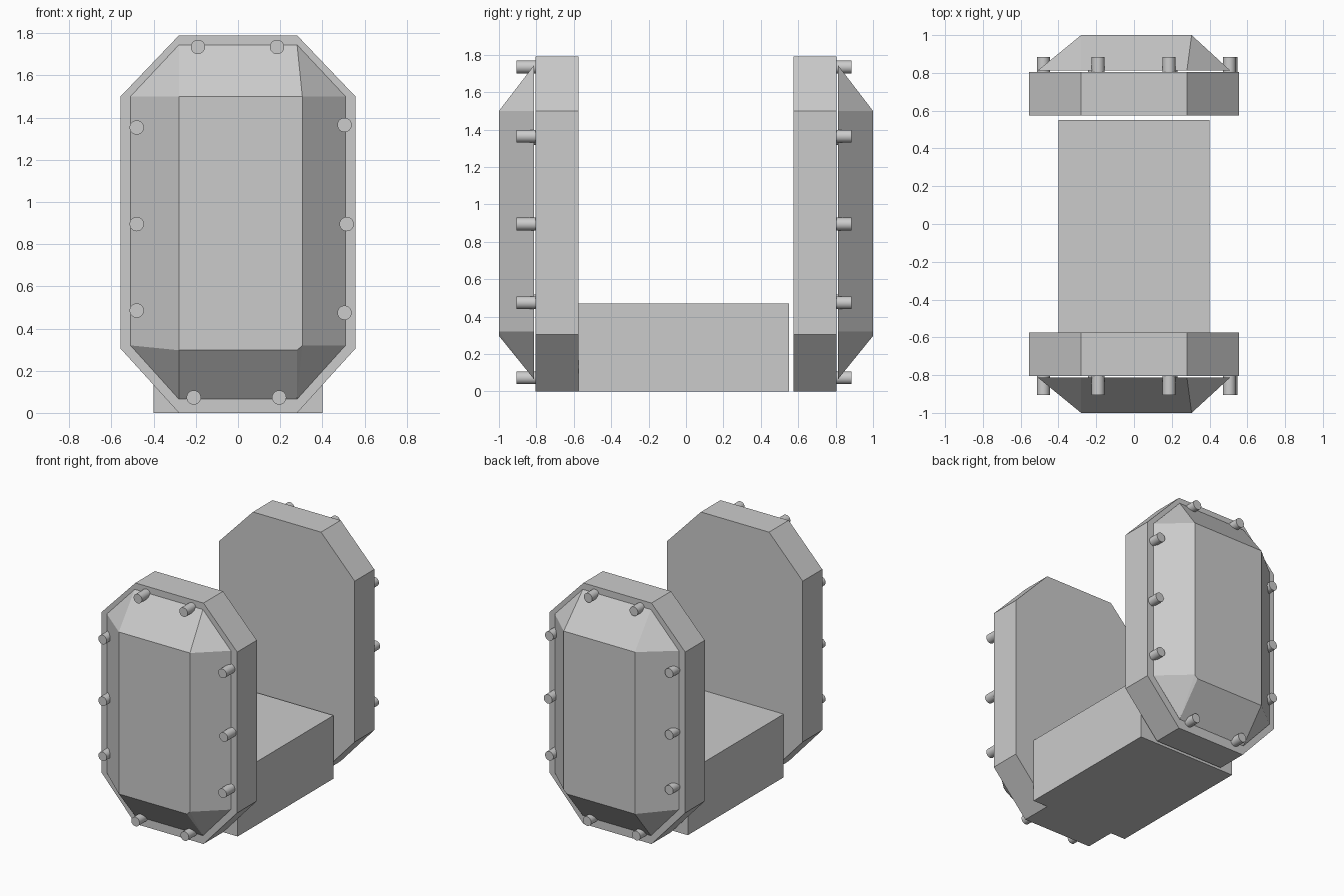
import bpy, bmesh, math
from mathutils import Matrix

cube = bpy.data.objects.get("Cube")
if cube:
    bpy.data.objects.remove(cube, do_unlink=True)

grey = bpy.data.materials.new("plain grey")
grey.use_nodes = True
COLOUR = (0.6, 0.6, 0.6, 1)
grey.diffuse_color = COLOUR
grey.node_tree.nodes["Principled BSDF"].inputs["Base Color"].default_value = COLOUR


def finish(bm, name):
    bmesh.ops.recalc_face_normals(bm, faces=bm.faces)
    mesh = bpy.data.meshes.new(name)
    bm.to_mesh(mesh)
    bm.free()
    mesh.materials.append(grey)
    obj = bpy.data.objects.new(name, mesh)
    bpy.context.collection.objects.link(obj)
    return obj


def octagon(half_width, half_flat, bottom, low, high, top):
    """Outline with cut corners as (x, z) points."""
    w, f = half_width, half_flat
    return [(-f, bottom), (f, bottom), (w, low), (w, high),
            (f, top), (-f, top), (-w, high), (-w, low)]


def slab(name, side):
    bm = bmesh.new()
    rings = [[bm.verts.new((x, side * y, z))
              for x, z in octagon(0.557, 0.28, 0, 0.305, 1.5, 1.79)]
             for y in (0.575, 0.805)]
    for ring in rings:
        bm.faces.new(ring)
    for i in range(8):
        j = (i + 1) % 8
        bm.faces.new((rings[0][i], rings[0][j], rings[1][j], rings[1][i]))
    return finish(bm, name)


def cover(name, side):
    """Faceted lid: convex hull of the outline and a smaller raised panel."""
    bm = bmesh.new()
    for x, z in octagon(0.51, 0.28, 0.065, 0.32, 1.5, 1.745):
        bm.verts.new((x, side * 0.812, z))
    for x, z in [(-0.28, 0.297), (0.28, 0.297), (0.305, 0.32),
                 (0.305, 1.5), (-0.28, 1.5)]:
        bm.verts.new((x, side, z))
    bmesh.ops.convex_hull(bm, input=bm.verts)
    bmesh.ops.dissolve_limit(bm, angle_limit=math.radians(1),
                             verts=bm.verts, edges=bm.edges)
    return finish(bm, name)


def bolts(name, side, tip):
    bm = bmesh.new()
    spots = [(-0.19, 1.735), (0.185, 1.735), (-0.48, 1.353), (0.505, 1.365),
             (-0.48, 0.895), (0.515, 0.895), (-0.48, 0.485), (0.505, 0.475),
             (-0.21, 0.073), (0.195, 0.073)]
    root = 0.8
    for x, z in spots:
        place = (Matrix.Translation((x, side * (root + tip) / 2, z))
                 @ Matrix.Rotation(math.pi / 2, 4, 'X'))
        bmesh.ops.create_cone(bm, cap_ends=True, segments=32, radius1=0.034,
                              radius2=0.034, depth=tip - root, matrix=place)
    obj = finish(bm, name)
    bpy.ops.object.select_all(action='DESELECT')
    obj.select_set(True)
    bpy.context.view_layer.objects.active = obj
    bpy.ops.object.shade_smooth_by_angle(angle=math.radians(30))


# Front and back end plates with lids and bolts
for label, side, tip in (("front", -1, 0.905), ("back", 1, 0.885)):
    slab(label + "_plate", side)
    cover(label + "_cover", side)
    bolts(label + "_bolts", side, tip)

# Block between the plates
bm = bmesh.new()
bmesh.ops.create_cube(bm, size=1, matrix=Matrix.Translation((0, -0.0125, 0.235))
                      @ Matrix.Diagonal((0.8, 1.125, 0.47, 1)))
finish(bm, "base_block")
